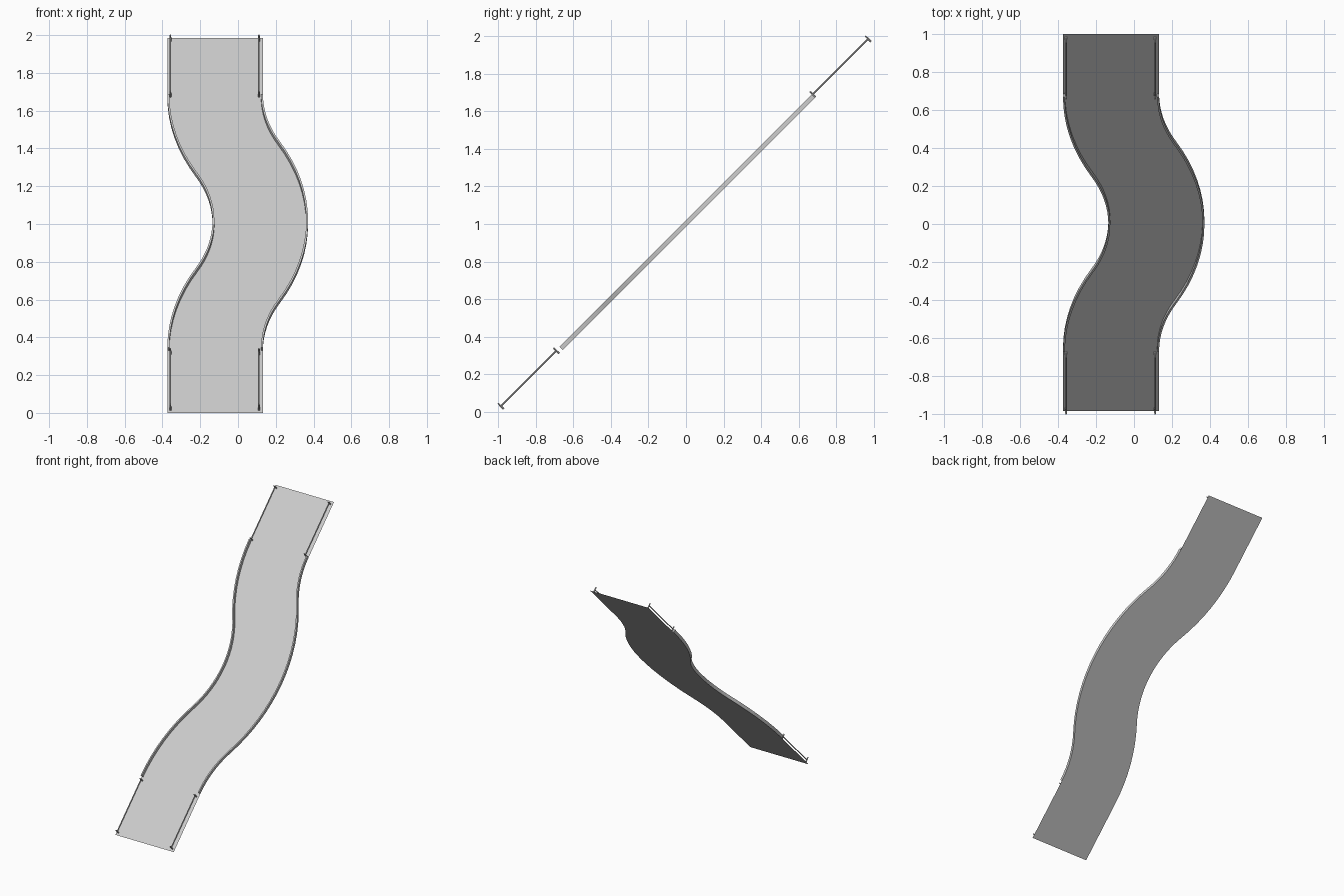
import bpy, bmesh, math
from mathutils import Matrix, Vector

if "Cube" in bpy.data.objects:
    bpy.data.objects.remove(bpy.data.objects["Cube"])

# Ramp plane: x across, local y up the slope, local z away from the deck
RAMP = Matrix.Translation((0, 0.0075, 0.9925)) @ Matrix.Rotation(math.radians(45), 4, 'X')
S2 = math.sqrt(2)
HALF = 0.9925 * S2            # half length along the slope
W = 0.253                     # half width
X0 = -0.121                   # centre line at the ends
R, TH, N = 1.0, math.radians(28.3), 8
MID = 0.008 * S2              # bend centre along the slope


def make(name, bm):
    bmesh.ops.recalc_face_normals(bm, faces=bm.faces)
    me = bpy.data.meshes.new(name)
    bm.to_mesh(me)
    bm.free()
    ob = bpy.data.objects.new(name, me)
    ob.matrix_world = RAMP
    bpy.context.collection.objects.link(ob)
    return ob


def bend(offset):
    """Edge curve of the S bend at a sideways offset from the centre line."""
    half = []
    bulge = 2 * R * (1 - math.cos(TH))
    for i in range(N + 1):            # middle arc
        a = TH * i / N
        half.append((X0 + bulge - R + (R + offset) * math.cos(a), (R + offset) * math.sin(a)))
    for i in range(N - 1, -1, -1):    # counter arc
        a = TH * i / N
        half.append((X0 + R - (R - offset) * math.cos(a),
                     2 * R * math.sin(TH) - (R - offset) * math.sin(a)))
    pts = [(x, -y) for x, y in reversed(half[1:])] + half
    return [(x, y + MID) for x, y in pts]


# Deck: a thin sheet
bm = bmesh.new()
rows = []
for s in (-W, W):
    pts = [(X0 + s, -HALF)] + bend(s) + [(X0 + s, HALF)]
    rows.append([bm.verts.new((x, y, 0)) for x, y in pts])
for i in range(len(rows[0]) - 1):
    bm.faces.new((rows[0][i], rows[1][i], rows[1][i + 1], rows[0][i + 1]))
deck = make("deck", bm)
if deck.data.polygons[0].normal.z < 0:
    deck.data.flip_normals()

# Low walls along both sides of the bend
for name, a, b in (("left_wall", -W, -W + 0.01), ("right_wall", W - 0.01, W)):
    bm = bmesh.new()
    loops = []
    for p, q in zip(bend(a), bend(b)):
        loops.append([bm.verts.new(v) for v in
                      ((*p, 0), (*q, 0), (*q, 0.024), (*p, 0.024))])
    for l, m in zip(loops, loops[1:]):
        for k in range(4):
            j = (k + 1) % 4
            bm.faces.new((l[k], l[j], m[j], m[k]))
    bm.faces.new(loops[0])
    bm.faces.new(loops[-1])
    make(name, bm)


def rod(name, a, b, r1, r2):
    a, b = Vector(a), Vector(b)
    d = b - a
    bm = bmesh.new()
    m = Matrix.Translation((a + b) / 2) @ d.to_track_quat('Z', 'Y').to_matrix().to_4x4()
    bmesh.ops.create_cone(bm, cap_ends=True, segments=8, radius1=r1, radius2=r2,
                          depth=d.length, matrix=m)
    make(name, bm)


# Posts and thin rails on the straight ends
for side, x in (("left", -0.358), ("right", 0.111)):
    for end, sy in (("lower", -1), ("upper", 1)):
        ys = [sy * 0.977 * S2, sy * 0.682 * S2]
        for k, y in enumerate(ys):
            rod(f"{end}_{side}_post_{k + 1}", (x, y, 0), (x, y, 0.043), 0.006, 0.004)
        rod(f"{end}_{side}_rail", (x, ys[0], 0.022), (x, ys[1], 0.022), 0.004, 0.004)
